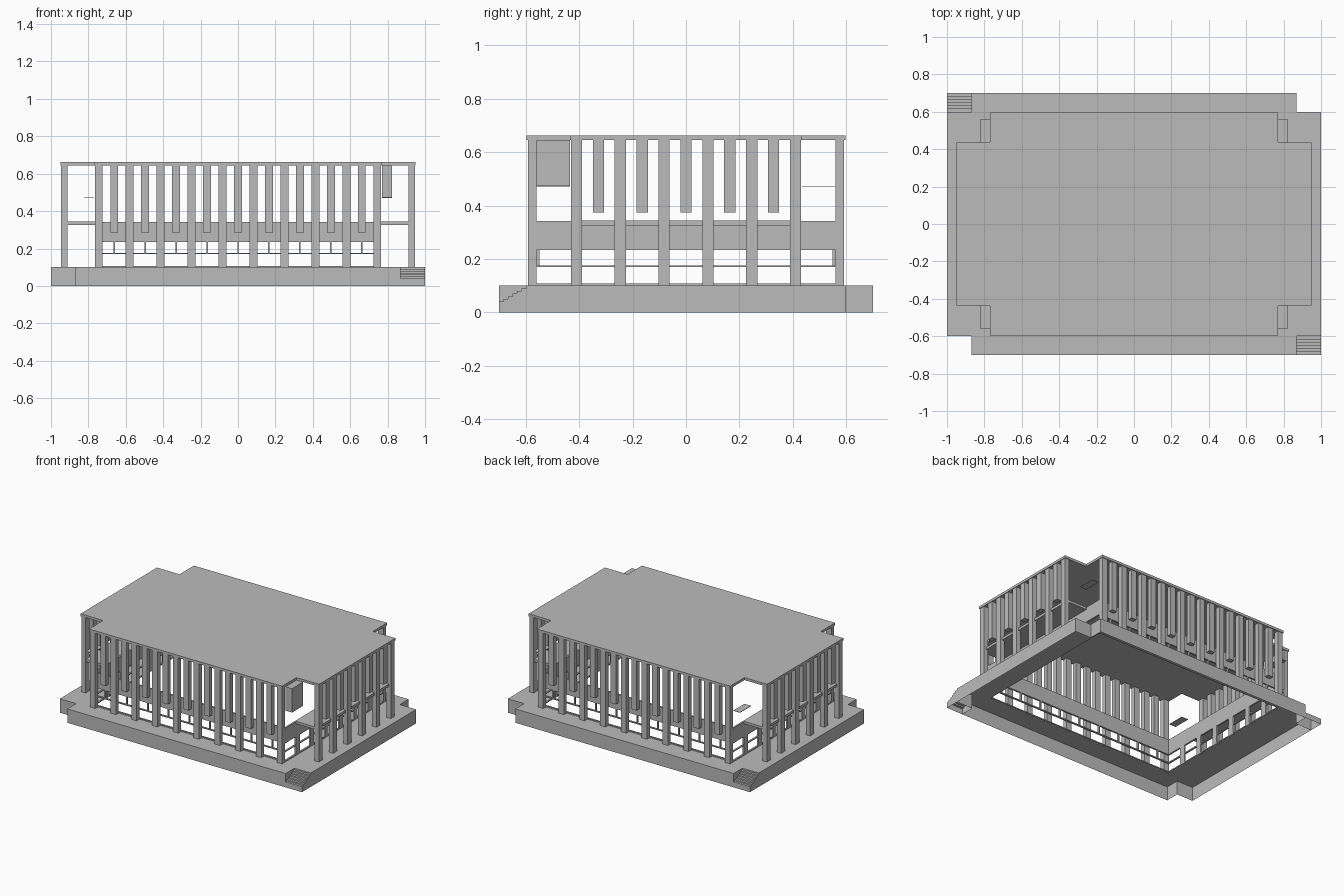
import bpy, bmesh

cube = bpy.data.objects.get("Cube")
if cube:
    bpy.data.objects.remove(cube, do_unlink=True)

concrete = bpy.data.materials.new("concrete_grey")
concrete.use_nodes = True
GREY = (0.5, 0.5, 0.5, 1)
concrete.diffuse_color = GREY
concrete.node_tree.nodes["Principled BSDF"].inputs["Base Color"].default_value = GREY

FLOOR, ROOF, TOP = 0.10, 0.645, 0.663
WX, WY = 0.765, 0.56          # inner wall half sizes
BAY = 0.1655


def finish(name, bm):
    mesh = bpy.data.meshes.new(name)
    bm.to_mesh(mesh)
    bm.free()
    mesh.materials.append(concrete)
    obj = bpy.data.objects.new(name, mesh)
    bpy.context.collection.objects.link(obj)
    return obj


def add_box(bm, x, y, z):
    verts = [bm.verts.new((a, b, c)) for c in z for a, b in
             ((x[0], y[0]), (x[1], y[0]), (x[1], y[1]), (x[0], y[1]))]
    bm.faces.new(verts[3::-1])
    bm.faces.new(verts[4:])
    for i in range(4):
        j = (i + 1) % 4
        bm.faces.new((verts[i], verts[j], verts[j + 4], verts[i + 4]))


def boxes(name, items):
    bm = bmesh.new()
    for item in items:
        add_box(bm, *item)
    return finish(name, bm)


def span(c, w):
    return (c - w / 2, c + w / 2)


def side(s, a, b):
    return tuple(sorted((s * a, s * b)))


def plan(xs, ys, z, keep):
    """Flat sheet made of the grid cells that pass the rule."""
    bm = bmesh.new()
    for x0, x1 in zip(xs, xs[1:]):
        for y0, y1 in zip(ys, ys[1:]):
            if keep(abs(x0 + x1) / 2, abs(y0 + y1) / 2):
                bm.faces.new([bm.verts.new((x, y, z)) for x, y in
                              ((x0, y0), (x1, y0), (x1, y1), (x0, y1))])
    bmesh.ops.remove_doubles(bm, verts=bm.verts, dist=1e-5)
    return bm


def extrude_down(bm, edges, depth):
    new = bmesh.ops.extrude_edge_only(bm, edges=edges)["geom"]
    bmesh.ops.translate(bm, verts=[v for v in new if isinstance(v, bmesh.types.BMVert)],
                        vec=(0, 0, -depth))
    bmesh.ops.recalc_face_normals(bm, faces=bm.faces)


# Hollow plinth: floor ring with outer walls, open underneath
xs = [-1, -0.87, -WX, WX, 0.87, 1]
ys = [-0.7, -0.6, -WY, WY, 0.6, 0.7]
bm = plan(xs, ys, FLOOR, lambda x, y: not (x > 0.87 and y > 0.6) and not (x < WX and y < WY))
outer = [e for e in bm.edges if e.is_boundary
         and not all(abs(v.co.x) <= WX + 0.01 and abs(v.co.y) <= WY + 0.01 for v in e.verts)]
extrude_down(bm, outer, FLOOR)
finish("plinth", bm)

# Stairs in two opposite plinth corners
STEPS = 6
for name, s in (("front_stairs", 1), ("back_stairs", -1)):
    profile = [(-0.6, 0), (-0.7, 0)]
    for i in range(STEPS):
        z = 0.04 + i * 0.06 / STEPS
        profile += [(-0.7 + i * 0.1 / STEPS, z), (-0.7 + (i + 1) * 0.1 / STEPS, z)]
    bm = bmesh.new()
    rows = [[bm.verts.new((s * x, s * y, z)) for y, z in profile] for x in (0.87, 1)]
    for i in range(1, len(profile) - 1):
        bm.faces.new((rows[0][i], rows[0][i + 1], rows[1][i + 1], rows[1][i]))
    bm.faces.new(rows[1])
    bmesh.ops.recalc_face_normals(bm, faces=bm.faces)
    finish(name, bm)

# Roof slab with notched corners
items = [((-0.77, 0.77), (-0.597, 0.597), (ROOF, TOP))]
items += [(side(s, 0.77, 0.95), (-0.435, 0.435), (ROOF, TOP)) for s in (-1, 1)]
boxes("roof", items)

# Columns and hanging fins on all four facades
front_cols = [(i - 4.5) * BAY for i in range(10)]
front_fins = [(i - 4) * BAY for i in range(9)]
side_cols = [(i - 2.5) * 0.164 for i in range(6)]
side_fins = [(i - 2) * 0.164 for i in range(5)]
for label, s in (("front", -1), ("back", 1)):
    depth = side(s, 0.56, 0.592)
    boxes(label + "_columns", [(span(x, 0.042), depth, (FLOOR, ROOF)) for x in front_cols])
    boxes(label + "_fins", [(span(x, 0.042), depth, (0.285, ROOF)) for x in front_fins])
for label, s in (("right", -1), ("left", 1)):
    depth = side(s, 0.912, 0.946)
    boxes(label + "_columns", [(depth, span(y, 0.042), (FLOOR, ROOF)) for y in side_cols])
    boxes(label + "_fins", [(depth, span(y, 0.042), (0.375, ROOF)) for y in side_fins])

# Wall band above the ground floor windows, with piers beside the side windows
T = 0.012
band = (0.24, 0.343)
items = [((-WX, WX), side(s, WY - T, WY), band) for s in (-1, 1)]
items += [(side(s, WX - T, WX), (-WY + T, WY - T), band) for s in (-1, 1)]
boxes("wall_band", items)

# Side walkways
boxes("walkways", [(side(s, WX, 0.93), (-0.43, 0.43), (0.326, 0.344)) for s in (-1, 1)])

# Window frames
items = []
for s in (-1, 1):
    wall_y, wall_x = side(s, WY - T, WY), side(s, WX - T, WX)
    for z in (0.104, 0.173, 0.237):
        items.append(((-WX, WX), wall_y, span(z, 0.007)))
        items.append((wall_x, (-WY + T, WY - T), span(z, 0.007)))
    items += [(span(x, 0.008), wall_y, (0.173, 0.24)) for x in front_fins]
    items += [(wall_x, span(y, 0.042), (FLOOR, 0.24)) for y in side_cols]
boxes("window_frames", items)

# Corner box, and thin shelves at the other corners
boxes("corner_box", [((0.77, 0.823), (-0.56, -0.435), (0.473, ROOF))])
boxes("corner_shelves", [(side(sx, 0.77, 0.823), side(sy, 0.435, 0.56), (0.471, 0.474))
                         for sx, sy in ((-1, -1), (-1, 1), (1, 1))])
